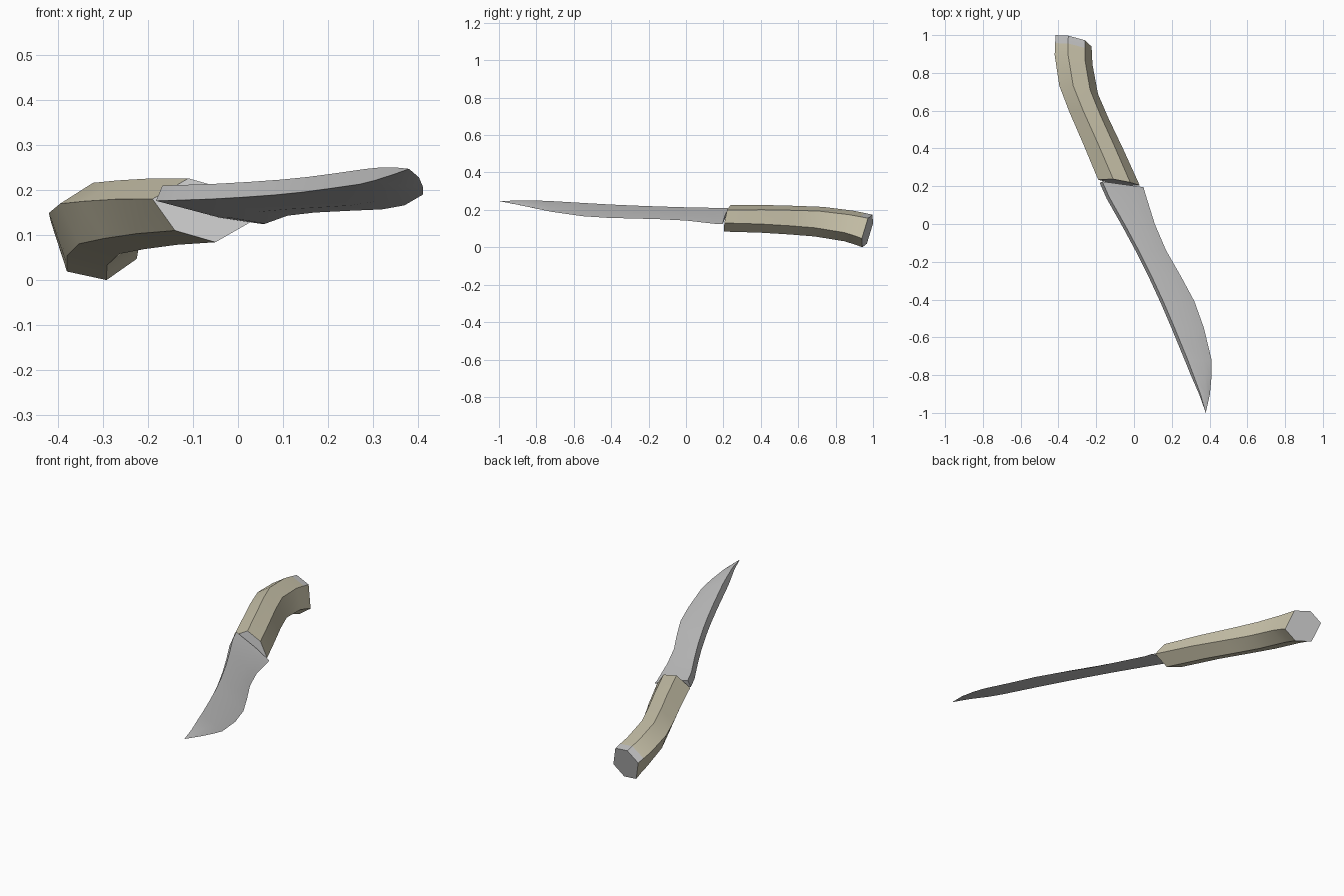
import bpy, bmesh
from mathutils import Vector as V

old = bpy.data.objects.get("Cube")
if old:
    bpy.data.objects.remove(old, do_unlink=True)


def make_material(name, rgb):
    mat = bpy.data.materials.new(name)
    mat.use_nodes = True
    mat.diffuse_color = (*rgb, 1)
    mat.node_tree.nodes["Principled BSDF"].inputs["Base Color"].default_value = (*rgb, 1)
    return mat


steel = make_material("steel_grey", (0.56, 0.56, 0.56))
bone = make_material("pale_bone", (0.58, 0.54, 0.40))


def loft(name, rings, mats, rule, tip=None):
    """Skin matching rings; rule(segment, side) picks the material, segment None is a cap."""
    bm = bmesh.new()
    loops = [[bm.verts.new(p) for p in ring] for ring in rings]
    n = len(loops[0])
    for s, (a, b) in enumerate(zip(loops, loops[1:])):
        for i in range(n):
            j = (i + 1) % n
            bm.faces.new((a[i], a[j], b[j], b[i])).material_index = rule(s, i)
    bm.faces.new(loops[0]).material_index = rule(None, 0)
    if tip is None:
        bm.faces.new(loops[-1]).material_index = rule(None, 0)
    else:
        point = bm.verts.new(tip)
        for i in range(n):
            bm.faces.new((loops[-1][i], loops[-1][(i + 1) % n], point))
    bmesh.ops.recalc_face_normals(bm, faces=bm.faces)
    mesh = bpy.data.meshes.new(name)
    bm.to_mesh(mesh)
    bm.free()
    for m in mats:
        mesh.materials.append(m)
    obj = bpy.data.objects.new(name, mesh)
    bpy.context.collection.objects.link(obj)
    bpy.ops.object.select_all(action="DESELECT")
    obj.select_set(True)
    bpy.context.view_layer.objects.active = obj
    bpy.ops.object.shade_smooth_by_angle(angle=0.6)
    return obj


# Handle: hexagonal grip swept along a drooping curve
path = [V(p) for p in [(-.08, .22, .155), (-.165, .415, .152), (-.238, .575, .145),
                       (-.293, .71, .137), (-.32, .87, .114), (-.32, .93, .099),
                       (-.32, .97, .087)]]
front_half = [V(p) for p in [(-.11, .015, .025), (-.06, 0, -.045), (.03, -.018, -.071)]]
end_half = [V(p) for p in [(-.095, .03, .04), (-.06, -.003, -.068), (.028, -.027, -.087)]]
grip_rings = []
for k, c in enumerate(path):
    t = k / (len(path) - 1)
    half = [a.lerp(b, t) for a, b in zip(front_half, end_half)]
    grip_rings.append([c + h for h in half] + [c - h for h in half])


# Steel end caps and a steel patch on the upper faces at the pommel
def grip_colour(segment, side):
    if segment is None or (segment == len(path) - 2 and side in (4, 5)):
        return 1
    return 0


loft("handle", grip_rings, [bone, steel], grip_colour)

# Blade: wedge section between a thick spine and a curved cutting edge
spine = [(-.168, .225, .21), (-.13, .14, .211), (-.045, -.01, .214), (.025, -.14, .218),
         (.095, -.28, .223), (.155, -.41, .229), (.215, -.55, .237), (.285, -.72, .247),
         (.315, -.8, .25), (.352, -.9, .25)]
edge = [(.05, .195, .125), (.06, .16, .125), (.11, 0, .143), (.17, -.14, .15),
        (.25, -.28, .154), (.32, -.41, .157), (.37, -.55, .166), (.411, -.72, .19),
        (.411, -.8, .207), (.402, -.9, .228)]
thickness = V((-.014, -.007, -.034))
blade_rings = []
for k, (s, e) in enumerate(zip(spine, edge)):
    s, e = V(s), V(e)
    drop = thickness * (1 if k < 8 else .85 if k == 8 else .45)
    ridge = s.lerp(e, .62)
    blade_rings.append([s, ridge + V((0, 0, .006)), e,
                        ridge + drop * .55, s + drop])
loft("blade", blade_rings, [steel], lambda segment, side: 0, tip=(.38, -1, .247))
